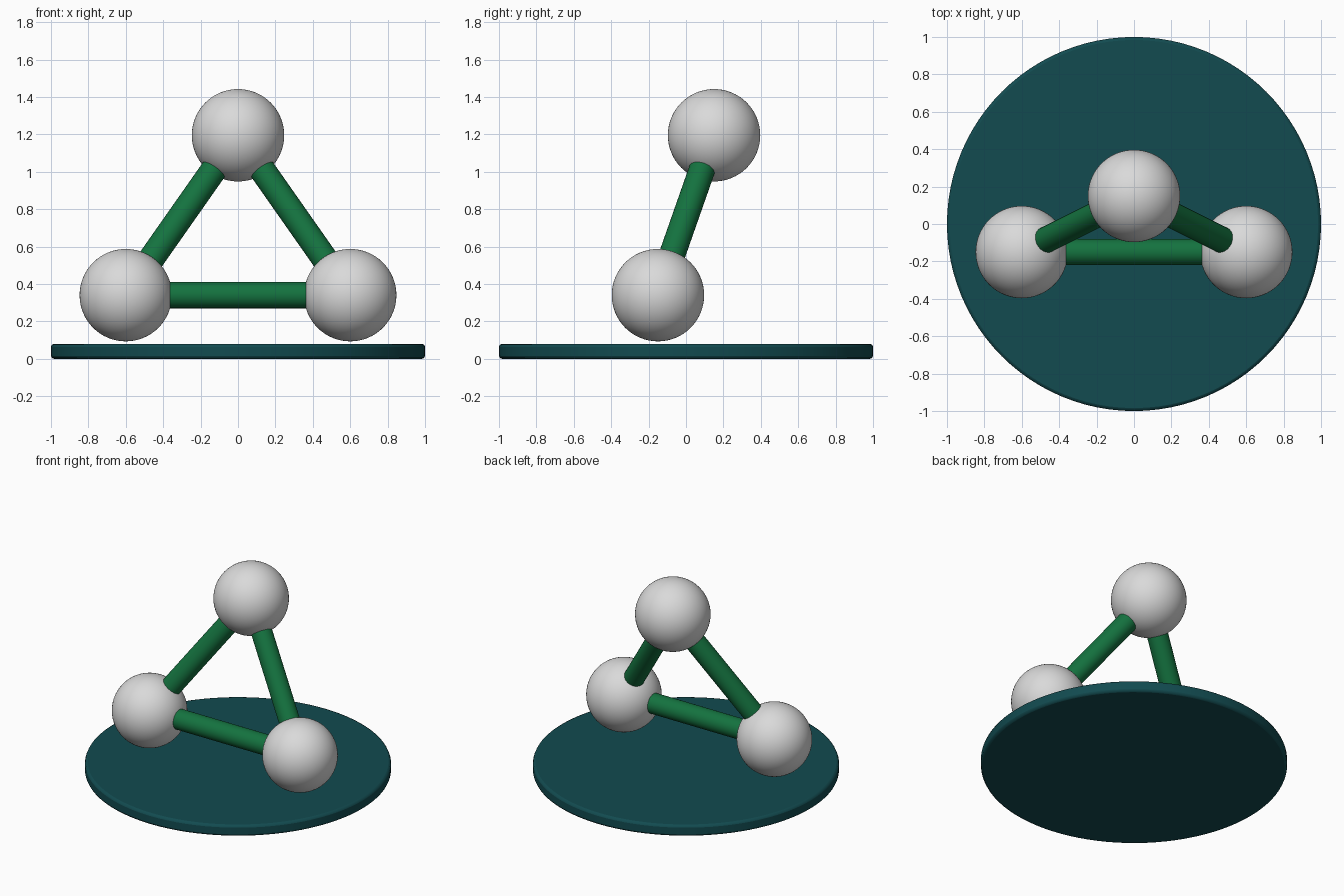
import bpy
import math
from mathutils import Vector

cube = bpy.data.objects.get("Cube")
if cube:
    bpy.data.objects.remove(cube, do_unlink=True)


def material(name, rgb):
    mat = bpy.data.materials.new(name)
    mat.use_nodes = True
    mat.diffuse_color = (*rgb, 1)
    mat.node_tree.nodes["Principled BSDF"].inputs["Base Color"].default_value = (*rgb, 1)
    return mat


def finish(name, mat):
    obj = bpy.context.object
    obj.name = name
    obj.data.materials.append(mat)
    return obj


white = material("white", (0.7, 0.7, 0.7))
green = material("green", (0.007, 0.17, 0.05))
teal = material("dark teal", (0.006, 0.07, 0.08))

BALL_RADIUS, ROD_RADIUS = 0.247, 0.07
BASE_RADIUS, BASE_HEIGHT = 1.0, 0.08
balls = {
    "right": Vector((-0.6, -0.15, 0.34)),
    "left": Vector((0.6, -0.15, 0.34)),
    "top": Vector((0, 0.15, 1.195)),
}

# Round base with a narrow chamfer on both rims
bpy.ops.mesh.primitive_cylinder_add(vertices=96, radius=BASE_RADIUS, depth=BASE_HEIGHT,
                                    location=(0, 0, BASE_HEIGHT / 2))
base = finish("base", teal)
bevel = base.modifiers.new("rim chamfer", "BEVEL")
bevel.width = 0.016
bevel.segments = 2
bevel.limit_method = "ANGLE"
bevel.angle_limit = math.radians(40)
bpy.ops.object.shade_smooth_by_angle(angle=math.radians(20))

# Three balls
for side, centre in balls.items():
    bpy.ops.mesh.primitive_uv_sphere_add(segments=64, ring_count=32, radius=BALL_RADIUS,
                                         location=centre)
    finish(side + "_ball", white)
    bpy.ops.object.shade_smooth()

# Rods joining each pair of balls
for start, end in (("right", "left"), ("left", "top"), ("top", "right")):
    a, b = balls[start], balls[end]
    span = b - a
    bpy.ops.mesh.primitive_cylinder_add(vertices=32, radius=ROD_RADIUS, depth=span.length,
                                        location=(a + b) / 2,
                                        rotation=span.to_track_quat("Z", "Y").to_euler())
    finish(f"{start}_{end}_rod", green)
    bpy.ops.object.shade_smooth_by_angle()
